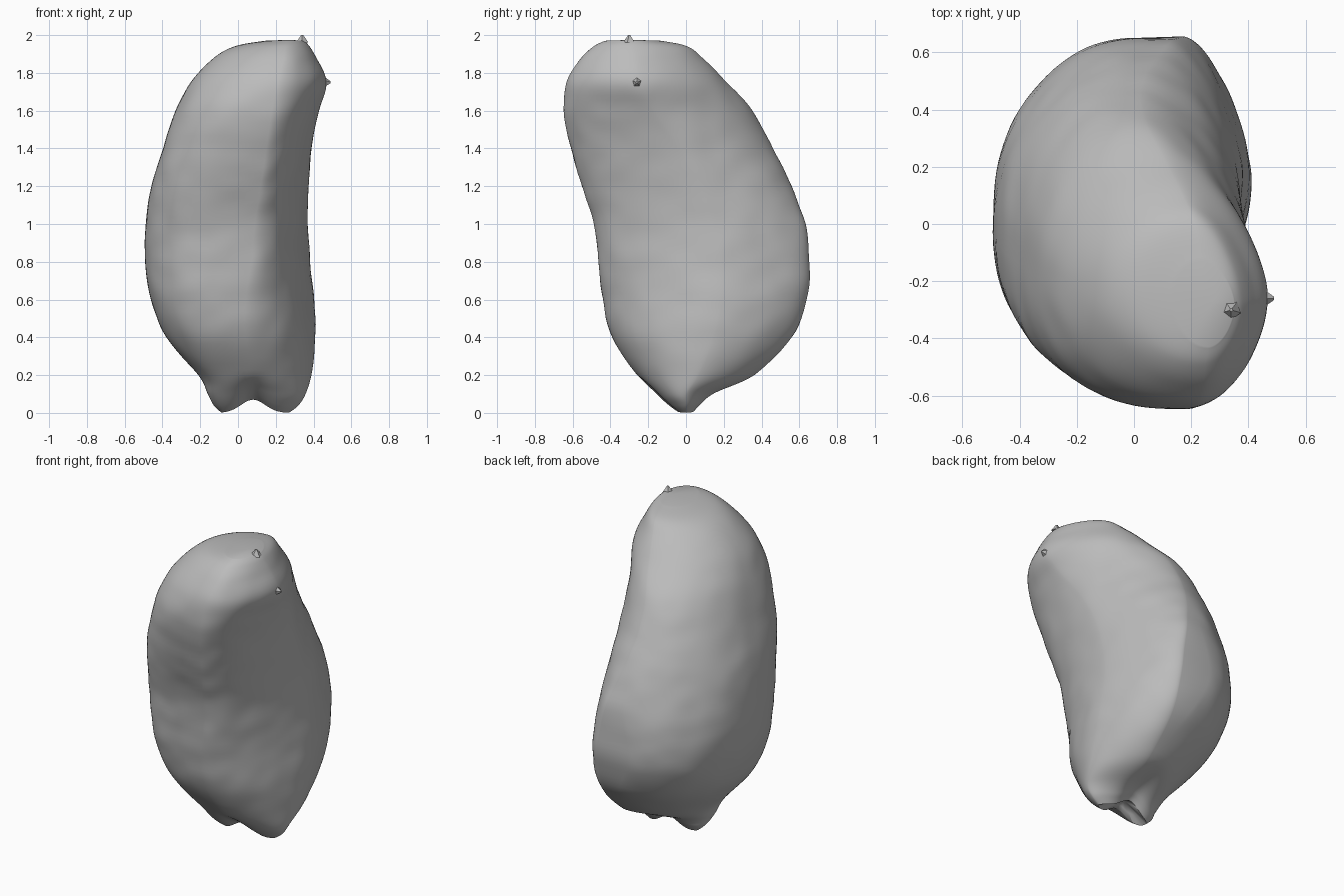
import bpy, bmesh, math
from mathutils import Vector, noise

cube = bpy.data.objects.get("Cube")
if cube:
    bpy.data.objects.remove(cube)

# One matte stone colour for everything
stone = bpy.data.materials.new("stone_grey")
stone.use_nodes = True
GREY = (0.5, 0.5, 0.5, 1)
stone.diffuse_color = GREY
shader = stone.node_tree.nodes["Principled BSDF"]
shader.inputs["Base Color"].default_value = GREY
shader.inputs["Roughness"].default_value = 0.9

# Cross-sections in hundredths, bottom to top:
# height, x min, x max, y min, y max,
# then y at x min, y at x max, x at y min, x at y max
SECTIONS = [
    (0, -9, 27, -6, 6, 0, 0, 8, 12),
    (4, -13, 32, -11, 9, 0, 0, 8, 14),
    (10, -16, 36, -17, 16, -2, 0, 8, 16),
    (20, -21, 39, -26, 36, 0, 6, 7, 18),
    (40, -38, 41, -39, 56, 2, 14, 4, 18),
    (60, -46, 40, -44, 64, 5, 18, 4, 18),
    (80, -49, 38, -46, 65, 5, 18, 7, 16),
    (100, -49, 37, -49, 63, 3, 14, 9, 12),
    (120, -46, 37, -55, 56, -2, 7, 12, 6),
    (140, -40, 39, -61, 46, -8, -4, 15, 2),
    (160, -33, 43, -65, 35, -14, -18, 18, 4),
    (175, -25, 47, -63, 22, -18, -25, 21, 11),
    (187, -14, 42, -56, 10, -21, -27, 24, 17),
    (194, -2, 38, -49, 1, -23, -28, 25, 21),
    (197, 14, 35, -43, -13, -25, -28, 26, 24),
]
STEPS = 6
QUARTER = 28
# Roundness of the four quarters, by the signs of x and y
ROUNDNESS = {(1, 1): 1.6, (-1, 1): 2.0, (-1, -1): 2.9, (1, -1): 1.8}


def blend(a, b, c, d, t):
    """Smooth curve through b and c."""
    return b + 0.5 * t * (c - a + t * (2 * a - 5 * b + 4 * c - d
                                       + t * (3 * (b - c) + d - a)))


def smooth_sections():
    last = len(SECTIONS) - 1
    for i in range(last):
        rows = [SECTIONS[min(max(i + k, 0), last)] for k in (-1, 0, 1, 2)]
        for s in range(STEPS):
            yield [blend(*v, s / STEPS) / 100 for v in zip(*rows)]
    yield [v / 100 for v in SECTIONS[last]]


def section_point(row, angle):
    """Point on an outline made of four unequal rounded quarters."""
    z, x0, x1, y0, y1, y_x0, y_x1, x_y0, x_y1 = row
    c, s = math.cos(angle), math.sin(angle)
    quarter = (1 if c >= 0 else -1, 1 if s >= 0 else -1)
    n = ROUNDNESS[quarter]
    if quarter == (-1, -1):
        # The shoulder grows rounder towards the crown
        n -= 1.4 * max(0, z - 1.3)
    if quarter == (-1, 1):
        # The back is flattened around its widest height
        x_y1 -= 0.18 * math.exp(-((z - 0.7) / 0.3) ** 2)
    u, v = abs(c) ** (2 / n), abs(s) ** (2 / n)
    x_tip, y_side = (x1, y_x1) if c >= 0 else (x0, y_x0)
    y_tip, x_side = (y1, x_y1) if s >= 0 else (y0, x_y0)
    return Vector((x_side + (x_tip - x_side) * u,
                   y_side + (y_tip - y_side) * v, z))


def weather(p, row):
    """Soft dents, plus a notch between the two lumps at the foot."""
    middle = Vector(((row[1] + row[2]) / 2, (row[3] + row[4]) / 2, p.z))
    out = p - middle
    broad = noise.noise(p * 3.5)
    fine = noise.noise(Vector((p.x * 7, p.y * 7, p.z * 9)))
    out *= 1 + 0.012 * broad + 0.01 * fine
    p = middle + out
    notch = math.exp(-((p.x - 0.08) / 0.09) ** 2)
    p.z += 0.07 * notch * max(0, 1 - p.z / 0.2)
    p.z = max(p.z, 0)
    return p


def finish(bm, name):
    bmesh.ops.recalc_face_normals(bm, faces=bm.faces)
    mesh = bpy.data.meshes.new(name)
    bm.to_mesh(mesh)
    bm.free()
    mesh.materials.append(stone)
    obj = bpy.data.objects.new(name, mesh)
    bpy.context.collection.objects.link(obj)
    return obj


# Main body, lofted through the sections
bm = bmesh.new()
count = 4 * QUARTER
rings = []
for row in smooth_sections():
    rings.append([bm.verts.new(weather(
        section_point(row, math.tau * k / count), row)) for k in range(count)])


def bridge(a, b):
    for k in range(count):
        j = (k + 1) % count
        bm.faces.new((a[k], a[j], b[j], b[k]))


def close(ring, tip):
    centre = bm.verts.new(tip)
    for k in range(count):
        bm.faces.new((ring[k], ring[(k + 1) % count], centre))


for low, high in zip(rings, rings[1:]):
    bridge(low, high)

# Hollow in the foot and rounded crown
hub = Vector((0.08, 0, 0.1))
inner = [bm.verts.new(v.co.lerp(hub, 0.45)) for v in rings[0]]
bridge(inner, rings[0])
close(inner, hub)
close(rings[-1], (0.27, -0.28, 1.975))
body = finish(bm, "rock_body")
bpy.context.view_layer.objects.active = body
body.select_set(True)
bpy.ops.object.shade_smooth_by_angle(angle=math.radians(60))


# Small chips on the crown and on the side
def chip(name, place, direction):
    bm = bmesh.new()
    bmesh.ops.create_cone(bm, cap_ends=True, segments=5, radius1=0.035,
                          radius2=0.006, depth=0.04)
    turn = Vector(direction).to_track_quat("Z", "Y").to_matrix().to_4x4()
    bmesh.ops.transform(bm, matrix=turn, verts=bm.verts)
    bmesh.ops.translate(bm, vec=place, verts=bm.verts)
    finish(bm, name)


chip("crown_chip", (0.34, -0.3, 1.98), (0, 0, 1))
chip("side_chip", (0.47, -0.26, 1.75), (1, 0, 0))
